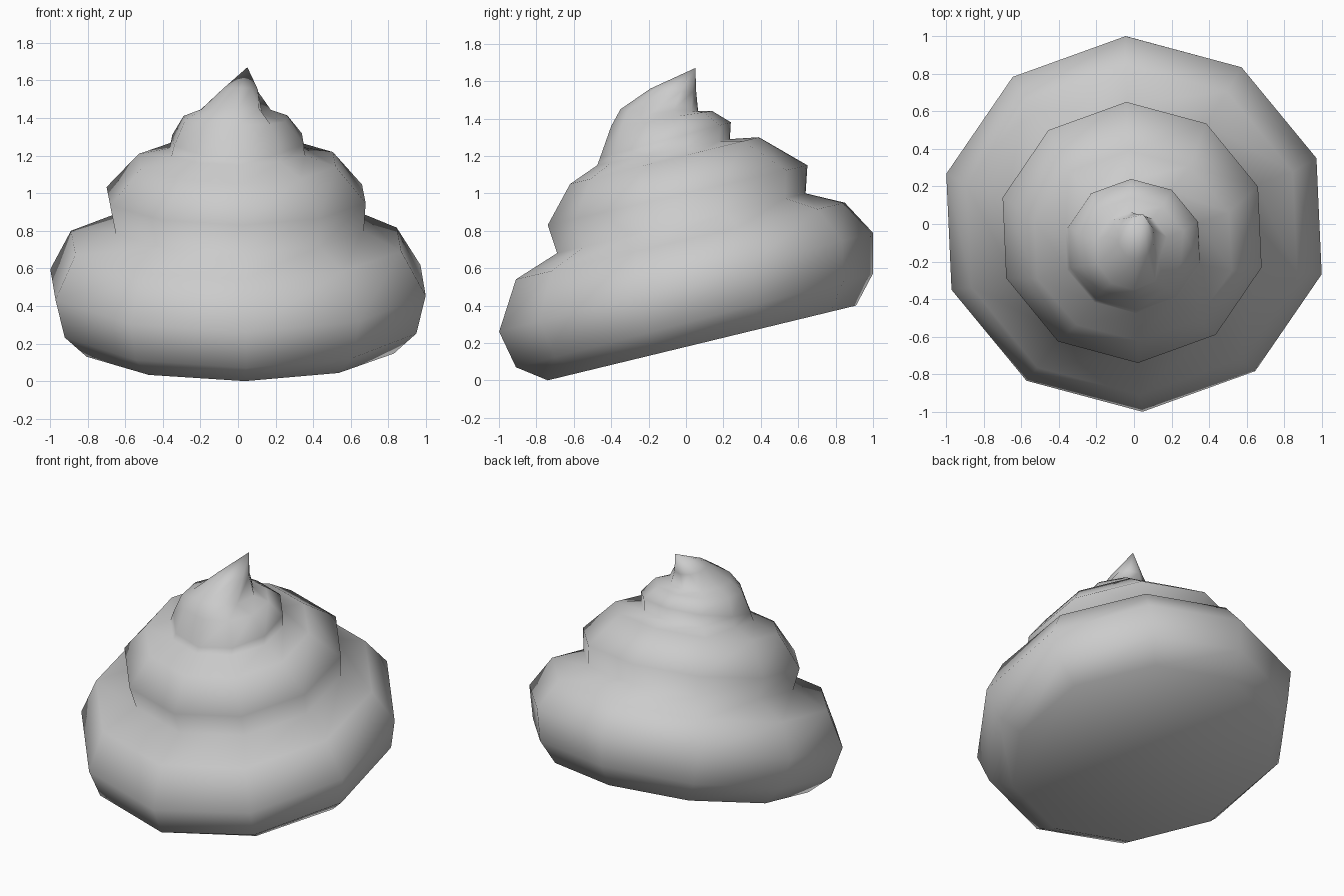
import bpy, bmesh, math

if "Cube" in bpy.data.objects:
    bpy.data.objects.remove(bpy.data.objects["Cube"])

SIDES = 10
# Tilted rings from base to tip: front (y, z), back (y, z), half width in x, x centre
RINGS = [
    ((-0.74, 0.00), (0.91, 0.40), 0.83, 0.00),   # underside
    ((-0.91, 0.07), (1.00, 0.57), 0.95, 0.00),
    ((-1.00, 0.26), (1.00, 0.79), 1.00, 0.00),   # widest part of lower coil
    ((-0.91, 0.54), (0.85, 0.95), 0.88, -0.01),
    ((-0.69, 0.68), (0.64, 1.00), 0.67, 0.00),   # crease
    ((-0.74, 0.83), (0.65, 1.15), 0.69, -0.01),  # middle coil
    ((-0.62, 1.05), (0.39, 1.30), 0.525, -0.005),
    ((-0.475, 1.15), (0.235, 1.29), 0.36, -0.005),  # crease
    ((-0.46, 1.19), (0.24, 1.38), 0.35, 0.00),   # upper coil
    ((-0.40, 1.36), (0.14, 1.44), 0.28, -0.01),
    ((-0.35, 1.45), (0.065, 1.44), 0.19, -0.01), # tip base
    ((-0.19, 1.56), (0.055, 1.54), 0.095, 0.01),
]
APEX = (0.05, 0.05, 1.67)
START = math.radians(92.5)

bm = bmesh.new()


def add_ring(front, back, half_x, cx):
    cy, cz = (front[0] + back[0]) / 2, (front[1] + back[1]) / 2
    ry = (back[0] - front[0]) / 2
    slope = (back[1] - front[1]) / 2
    rx = half_x / 0.965
    ring = []
    for i in range(SIDES):
        a = START + math.tau * i / SIDES
        c, s = math.cos(a), math.sin(a)
        ring.append(bm.verts.new((cx + rx * c, cy + ry * s, cz + slope * s)))
    return ring


# Loft the coils, then close the underside and the tip
rings = [add_ring(*r) for r in RINGS]
for low, high in zip(rings, rings[1:]):
    for i in range(SIDES):
        j = (i + 1) % SIDES
        bm.faces.new((low[i], low[j], high[j], high[i]))
bm.faces.new(rings[0][::-1])
apex = bm.verts.new(APEX)
for i in range(SIDES):
    bm.faces.new((rings[-1][i], rings[-1][(i + 1) % SIDES], apex))

# Small groove beside the tip
for ring, k in ((rings[10], 0.05), (rings[9], 0.02)):
    v = ring[7]
    v.co.x -= k
    v.co.z -= k * 0.5

bmesh.ops.recalc_face_normals(bm, faces=bm.faces[:])
mesh = bpy.data.meshes.new("swirl")
bm.to_mesh(mesh)
bm.free()
for p in mesh.polygons:
    p.use_smooth = True
swirl = bpy.data.objects.new("swirl", mesh)
bpy.context.collection.objects.link(swirl)
